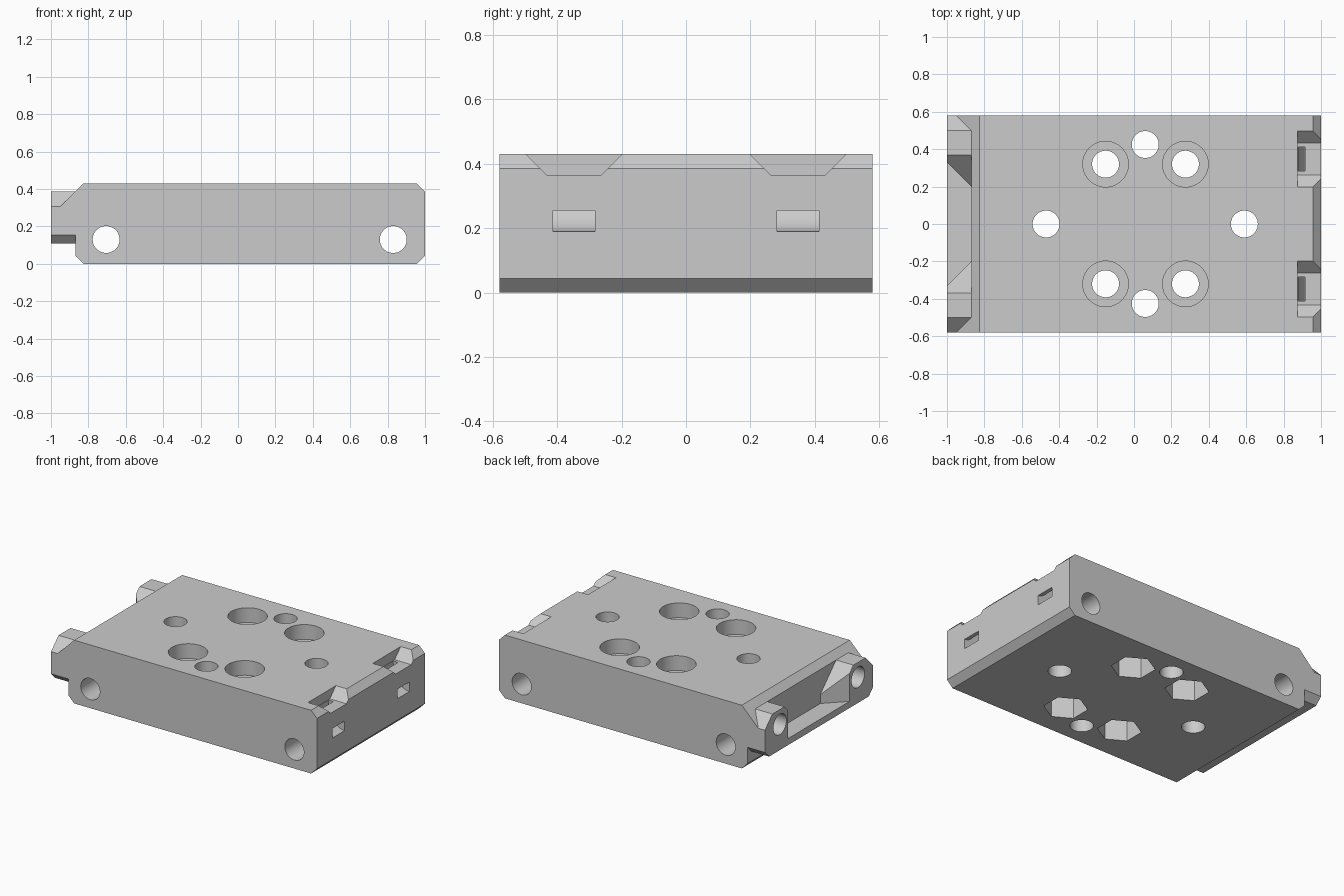
import bpy, bmesh
from math import cos, sin, pi, radians
from mathutils import Vector

if "Cube" in bpy.data.objects:
    bpy.data.objects.remove(bpy.data.objects["Cube"], do_unlink=True)

grey = bpy.data.materials.new("plain_grey")
grey.use_nodes = True
colour = (0.6, 0.6, 0.6, 1)
grey.diffuse_color = colour
grey.node_tree.nodes["Principled BSDF"].inputs["Base Color"].default_value = colour


def finish(name, bm):
    bmesh.ops.recalc_face_normals(bm, faces=bm.faces)
    mesh = bpy.data.meshes.new(name)
    bm.to_mesh(mesh)
    bm.free()
    mesh.materials.append(grey)
    obj = bpy.data.objects.new(name, mesh)
    bpy.context.collection.objects.link(obj)
    return obj


def prism(name, outline, axis, start, end):
    """Extrude a 2D outline along the x, y or z axis."""
    place = {"x": lambda a, b, t: (t, a, b),
             "y": lambda a, b, t: (a, t, b),
             "z": lambda a, b, t: (a, b, t)}[axis]
    bm = bmesh.new()
    face = bm.faces.new([bm.verts.new(place(a, b, start)) for a, b in outline])
    out = bmesh.ops.extrude_face_region(bm, geom=[face])
    verts = [g for g in out["geom"] if isinstance(g, bmesh.types.BMVert)]
    bmesh.ops.translate(bm, verts=verts, vec=Vector(place(0, 0, end - start)))
    return finish(name, bm)


def hull(name, points):
    bm = bmesh.new()
    for p in points:
        bm.verts.new(p)
    bmesh.ops.convex_hull(bm, input=bm.verts)
    return finish(name, bm)


def ring(a, b, radius, sides=48, turn=0.0):
    return [(a + radius * cos(turn + 2 * pi * i / sides),
             b + radius * sin(turn + 2 * pi * i / sides)) for i in range(sides)]


def combine(target, tool, operation):
    """Apply one boolean and throw the tool away."""
    mod = target.modifiers.new(operation, "BOOLEAN")
    mod.operation, mod.solver, mod.object = operation, "EXACT", tool
    deps = bpy.context.evaluated_depsgraph_get()
    mesh = bpy.data.meshes.new_from_object(target.evaluated_get(deps))
    target.modifiers.clear()
    target.data = mesh
    bpy.data.objects.remove(tool, do_unlink=True)


def cut(target, *args):
    combine(target, prism("cutter", *args), "DIFFERENCE")


# Main block with chamfered long edges
LEFT, TOP, HALF, C = -0.87, 0.43, 0.58, 0.044
block = prism("mounting_block", [
    (LEFT + C, 0), (1 - C, 0), (1, C), (1, TOP - C), (1 - C, TOP),
    (LEFT + C, TOP), (LEFT, TOP - C), (LEFT, C)], "y", -HALF, HALF)

# End tab: two raised lugs joined by a low shelf
half_tab = [(0.535, 0.11), (HALF, 0.155), (HALF, 0.306), (0.5, 0.386),
            (0.37, 0.386), (0.154, 0.17)]
tab = prism("end_tab", half_tab + [(-y, z) for y, z in reversed(half_tab)],
            "x", -1, -0.84)
cut(tab, [(-0.86, 0.19), (-1.1, 0.43), (-1.1, -0.43), (-0.86, -0.19)],
    "z", 0.155, 0.5)
combine(block, tab, "UNION")

# Corner wedges that carry the block chamfer on to the lugs
for s in (-1, 1):
    wedge = hull("corner_wedge", [
        (LEFT, s * 0.5, 0.386), (-0.95, s * HALF, 0.306),
        (LEFT, s * HALF, 0.386), (-0.84, s * HALF, 0.386),
        (-0.84, s * 0.5, 0.386), (-0.84, s * HALF, 0.29),
        (-0.84, s * 0.5, 0.29), (-0.95, s * HALF, 0.29)])
    combine(block, wedge, "UNION")

# Round cross holes through the sides
for x in (-0.705, 0.83):
    cut(block, ring(x, 0.13, 0.072), "y", -1, 1)

# Plain vertical holes
for x, y in ((-0.47, 0), (0.59, 0), (0.06, 0.425), (0.06, -0.425)):
    cut(block, ring(x, y, 0.072), "z", -0.1, 0.6)

# Bolt holes: round counterbore above, hexagonal nut pocket below
for x in (-0.152, 0.275):
    for y in (-0.32, 0.32):
        cut(block, ring(x, y, 0.072), "z", -0.1, 0.6)
        cut(block, ring(x, y, 0.122), "z", TOP - 0.1, 0.6)
        cut(block, ring(x, y, 0.136, 6, pi / 2), "z", -0.1, 0.16)

# Blind holes in the lug faces
for y in (-0.42, 0.42):
    cut(block, ring(y, 0.285, 0.07), "x", -1.2, -0.75)

# Curved strap channels: flared notch on top, slot in the end face
quarter = [pi + pi / 2 * i / 16 for i in range(17)]
outer = [(1 + 0.122 * cos(a), 0.365 + 0.175 * sin(a)) for a in quarter]
inner = [(1 + 0.085 * cos(a), 0.365 + 0.11 * sin(a)) for a in quarter]
channel = ([(0.878, 0.4)] + outer + [(1.1, 0.19), (1.1, 0.255)]
           + inner[::-1] + [(0.915, 0.4)])
for s in (-1, 1):
    m = s * 0.348
    cut(block, [(m - 0.17, 0.45), (m - 0.085, 0.365),
                (m + 0.085, 0.365), (m + 0.17, 0.45)], "x", 0.875, 1.1)
    cut(block, channel, "y", m - 0.065, m + 0.065)

# Smooth the bores, keep the machined edges sharp
bpy.ops.object.select_all(action="DESELECT")
block.select_set(True)
bpy.context.view_layer.objects.active = block
bpy.ops.object.shade_smooth_by_angle(angle=radians(25))
